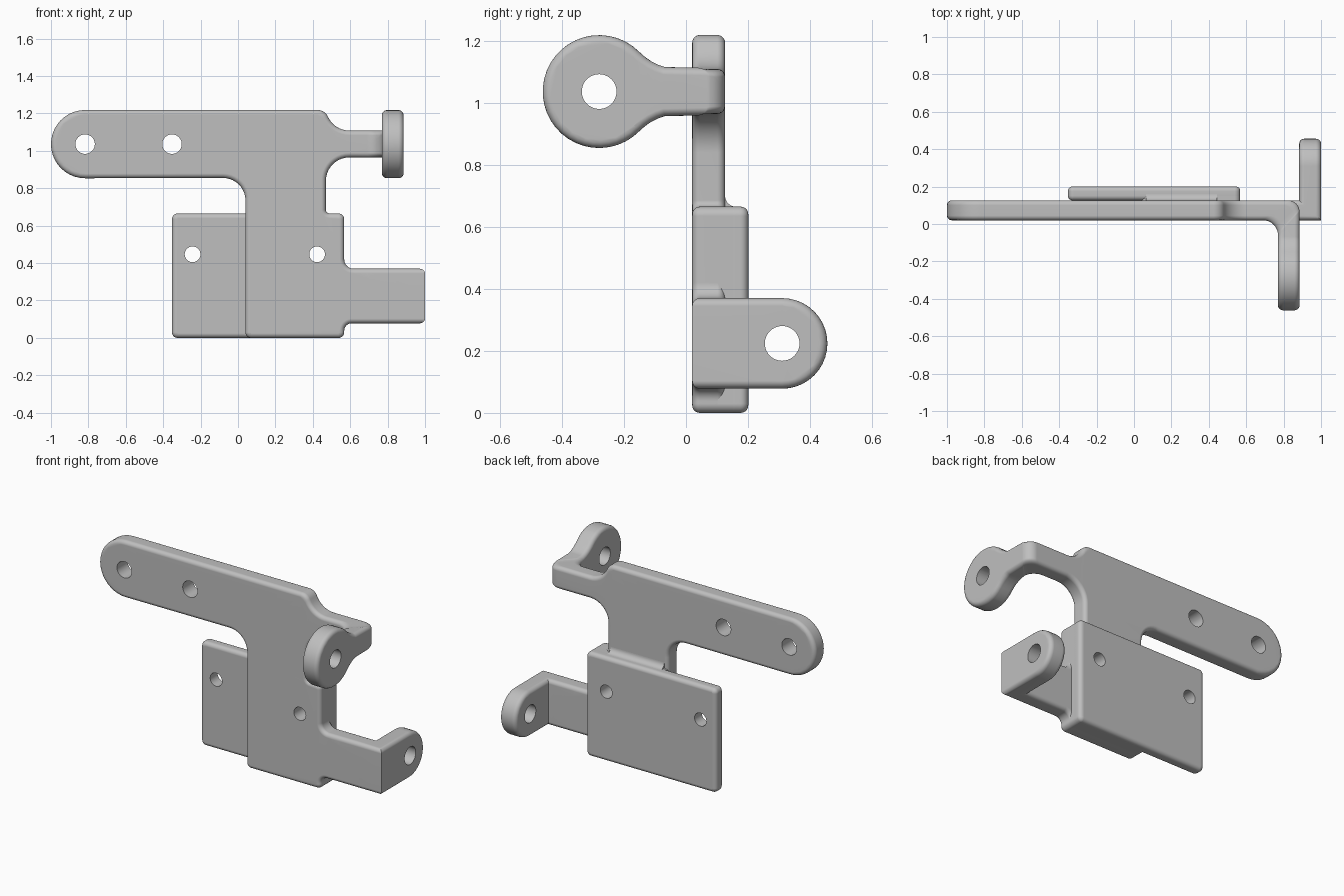
import bpy
import bmesh
from math import sin, cos, pi, radians, ceil
from mathutils import Vector, Matrix

cube = bpy.data.objects.get("Cube")
if cube:
    bpy.data.objects.remove(cube, do_unlink=True)

grey = bpy.data.materials.new("plain grey")
grey.use_nodes = True
colour = (0.52, 0.52, 0.52, 1)
grey.diffuse_color = colour
grey.node_tree.nodes["Principled BSDF"].inputs["Base Color"].default_value = colour

FRONT, THICK, BACK = 0.02, 0.106, 0.201
BEVEL, STEPS = 0.025, 5


def outline(arcs, inset):
    """Chain of arcs (cx, cz, r, from, to); rising angles are convex, falling concave."""
    points = []
    for cx, cz, r, a, b in arcs:
        if r == 0:
            points.append((cx, cz))
            continue
        r += inset if b < a else -inset
        n = max(4, ceil(abs(b - a) / 9))
        for i in range(n + 1):
            t = radians(a + (b - a) * i / n)
            points.append((cx + r * cos(t), cz + r * sin(t)))
    return points


def plate(name, arcs, d0, d1, bevel, place, cuts=()):
    """Extrude an outline with rounded rims, cut it where it bends, then place it."""
    levels = [(0, d0), (0, d1)]
    if bevel:
        quarter = [i * pi / 2 / STEPS for i in range(STEPS + 1)]
        rim = [(bevel * (1 - sin(t)), bevel * (1 - cos(t))) for t in quarter]
        levels = [(i, d0 + h) for i, h in rim] + [(i, d1 - h) for i, h in reversed(rim)]
    bm = bmesh.new()
    rings = [[bm.verts.new((u, d, v)) for u, v in outline(arcs, i)] for i, d in levels]
    for low, high in zip(rings, rings[1:]):
        for k in range(len(low)):
            bm.faces.new((low[k - 1], low[k], high[k], high[k - 1]))
    caps = [bm.faces.new(rings[0]), bm.faces.new(rings[-1])]
    bm.normal_update()
    bmesh.ops.triangulate(bm, faces=caps)
    for u in cuts:
        bmesh.ops.bisect_plane(bm, geom=bm.verts[:] + bm.edges[:] + bm.faces[:], dist=1e-6,
                               plane_co=(u, 0, 0), plane_no=(1, 0, 0))
    for vert in bm.verts:
        vert.co = Vector(place(*vert.co))
    bmesh.ops.recalc_face_normals(bm, faces=bm.faces[:])
    mesh = bpy.data.meshes.new(name)
    bm.to_mesh(mesh)
    bm.free()
    obj = bpy.data.objects.new(name, mesh)
    bpy.context.collection.objects.link(obj)
    mesh.materials.append(grey)
    return obj


def drill(obj, holes):
    """Cut round holes given as (centre, radius, axis)."""
    bm = bmesh.new()
    for centre, radius, axis in holes:
        turn = Matrix.Rotation(pi / 2, 4, "X" if axis == "Y" else "Y")
        bmesh.ops.create_cone(bm, cap_ends=True, segments=40, radius1=radius, radius2=radius,
                              depth=0.4, matrix=Matrix.Translation(centre) @ turn)
    mesh = bpy.data.meshes.new("drill")
    bm.to_mesh(mesh)
    bm.free()
    cutter = bpy.data.objects.new("drill", mesh)
    cutter.hide_render = True
    bpy.context.collection.objects.link(cutter)
    mod = obj.modifiers.new("holes", "BOOLEAN")
    mod.operation, mod.solver, mod.object = "DIFFERENCE", "EXACT", cutter
    select(obj)
    bpy.ops.object.modifier_apply(modifier=mod.name)
    bpy.data.objects.remove(cutter, do_unlink=True)


def select(obj):
    bpy.ops.object.select_all(action="DESELECT")
    obj.select_set(True)
    bpy.context.view_layer.objects.active = obj


def finish(obj):
    select(obj)
    bpy.ops.object.shade_smooth_by_angle(angle=radians(35))
    obj.modifiers.new("even shading", "WEIGHTED_NORMAL").keep_sharp = True


# Bends of the two arms: upper one folds forward, lower one folds back
BEND, BEND_END, FOLD = 0.69, 0.85, 1.0


def fold(u, d, z):
    if z < 0.6:
        return min(u, FOLD - 1.1 * d), FRONT + max(d, u - FOLD), z
    if u < BEND - 1e-5:
        return u, FRONT + d, z
    f = d / THICK
    if u > BEND_END + 1e-5:
        return 0.77 + 0.115 * f, -0.06 - (u - BEND_END), z
    a = (u - BEND) / (BEND_END - BEND) * pi / 2
    inner = Vector((0.69 + 0.08 * sin(a), -0.06 + 0.08 * cos(a), z))
    outer = Vector((0.825 + 0.06 * sin(a), FRONT + THICK - 0.06 + 0.06 * cos(a), z))
    return inner.lerp(outer, f)


def straight(u, d, z):
    return u, d, z


# Main bracket, laid out flat: foot, lower tab, upper ear, long arm
MID = 1.036
bracket = plate("main_bracket", [
    (0.07, 0.03, 0.03, 180, 270),
    (0.538, 0.03, 0.03, 270, 360),
    (0.608, 0.038, 0.04, 180, 90),
    (1.29, 0.224, 0.146, -90, 90),
    (0.618, 0.42, 0.05, 270, 180),
    (0.538, 0.635, 0.03, 0, 90),
    (0.49, 0.685, 0.02, 270, 180),
    (0.595, 0.84, 0.125, 180, 90),
    (0.81, MID - 0.2535, 0.181, 90, 44.3),
    (1.07, MID, 0.182, 224.3, 495.7),
    (0.81, MID + 0.2535, 0.181, 315.7, 270),
    (0.595, 1.2335, 0.125, 270, 203.9),
    (0.426, 1.1585, 0.06, 23.9, 90),
    (-0.8175, MID, 0.1825, 90, 270),
    (-0.08, 0.735, 0.12, 90, 0),
], 0, THICK, BEVEL, fold,
    [BEND + (BEND_END - BEND) * i / 8 for i in range(9)] + [FOLD])


def rectangle(x0, x1, z0, z1, r):
    return [(x0 + r, z0 + r, r, 180, 270), (x1 - r, z0 + r, r, 270, 360),
            (x1 - r, z1 - r, r, 0, 90), (x0 + r, z1 - r, r, 90, 180)]


# Back plate, and the filler that joins it flush to the bracket
back = plate("back_plate", rectangle(-0.353, 0.568, 0, 0.665, 0.03),
             FRONT + THICK, BACK, BEVEL, straight)
core = plate("joining_core", rectangle(0.04, 0.568, 0, 0.665, 0.03),
             0.1, BACK - BEVEL, 0, straight)

# Small fillet where the bracket rises from the back plate
seam = plate("seam_fillet", [
    (0.115, 0.64, 0, 0, 0), (0.161, 0.64, 0, 0, 0),
    (0.161, 0.7, 0.035, 270, 180), (0.115, 0.7, 0, 0, 0),
], 0.065, 0.445, 0, lambda u, d, v: (d, u, v))

# Bolt holes
low_holes = [((x, 0.1, 0.447), 0.042, "Y") for x in (-0.243, 0.423)]
arm_holes = [((x, 0.1, MID), 0.052, "Y") for x in (-0.8175, -0.353)]
side_holes = [((0.83, -0.28, MID), 0.056, "X"), ((0.95, 0.31, 0.224), 0.056, "X")]
drill(bracket, low_holes[1:] + arm_holes + side_holes)
drill(back, low_holes)
drill(core, low_holes[1:])

for part in (bracket, back, core, seam):
    finish(part)
